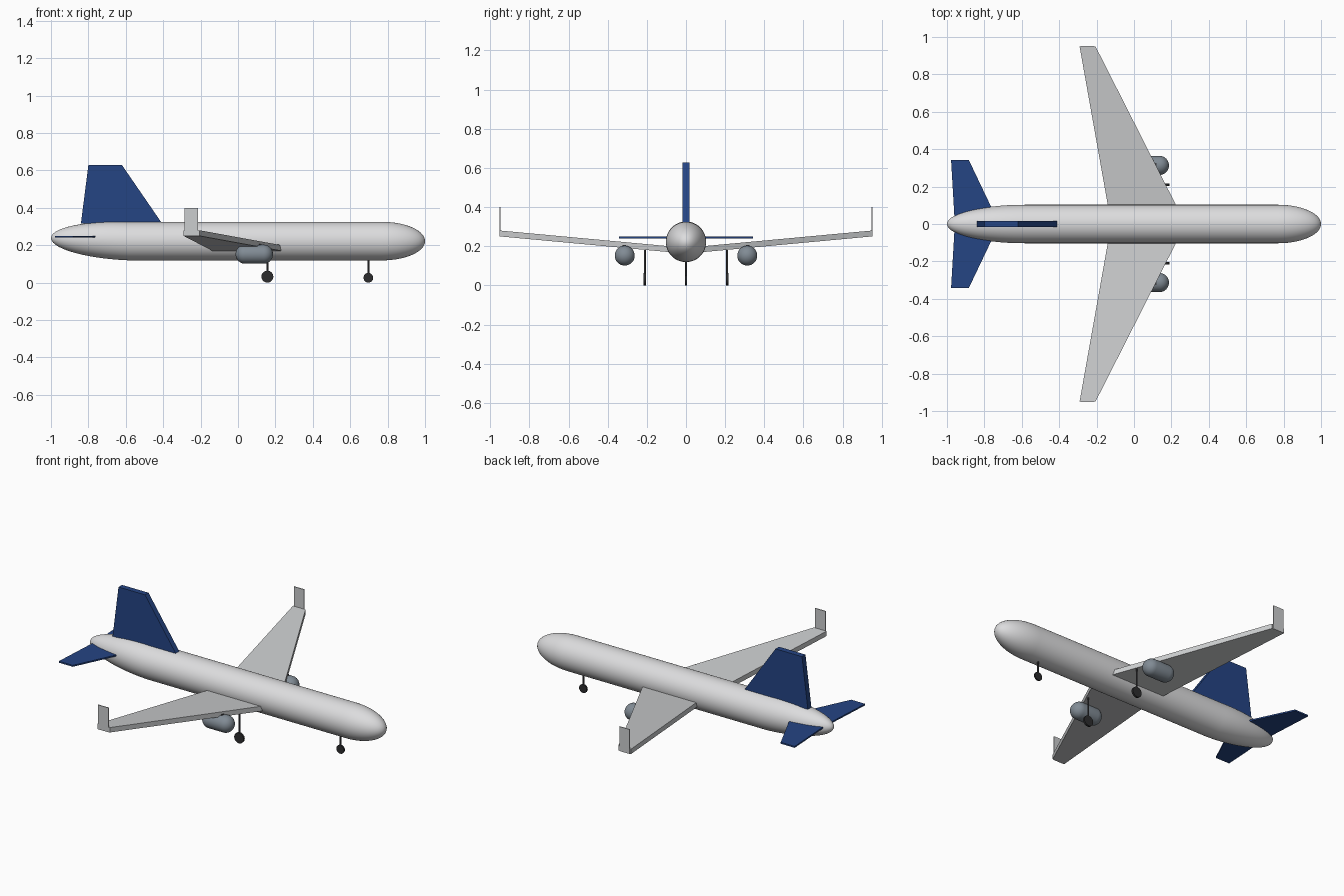
import bpy, bmesh, math
from mathutils import Matrix, Vector

cube = bpy.data.objects.get("Cube")
if cube:
    bpy.data.objects.remove(cube, do_unlink=True)


def material(name, rgb):
    m = bpy.data.materials.new(name)
    m.use_nodes = True
    m.diffuse_color = (*rgb, 1)
    m.node_tree.nodes["Principled BSDF"].inputs["Base Color"].default_value = (*rgb, 1)
    return m


BODY = material("body white", (0.72, 0.72, 0.73))
WING = material("wing grey", (0.60, 0.61, 0.62))
BLUE = material("tail blue", (0.018, 0.058, 0.23))
ENGINE = material("engine slate", (0.22, 0.26, 0.30))
STRUT = material("strut dark grey", (0.05, 0.05, 0.055))
TYRE = material("tyre black", (0.025, 0.025, 0.027))


def finish(name, bm, mat, smooth=False):
    bmesh.ops.recalc_face_normals(bm, faces=bm.faces)
    mesh = bpy.data.meshes.new(name)
    bm.to_mesh(mesh)
    bm.free()
    mesh.materials.append(mat)
    obj = bpy.data.objects.new(name, mesh)
    bpy.context.collection.objects.link(obj)
    if smooth:
        bpy.ops.object.select_all(action='DESELECT')
        obj.select_set(True)
        bpy.context.view_layer.objects.active = obj
        bpy.ops.object.shade_smooth_by_angle(angle=math.radians(40))
    return obj


def prism(name, outline, offset, mat):
    """Extrude a closed outline of 3D points along an offset."""
    bm = bmesh.new()
    face = bm.faces.new([bm.verts.new(p) for p in outline])
    new = bmesh.ops.extrude_face_region(bm, geom=[face])["geom"]
    bmesh.ops.translate(bm, vec=Vector(offset),
                        verts=[v for v in new if isinstance(v, bmesh.types.BMVert)])
    return finish(name, bm, mat)


def capsule(name, x0, x1, tail, nose, radius, y, z, mat, lift=0, segs=48, steps=14):
    """Round body along x with elliptical end caps; lift raises the tail axis."""
    rings = []
    for i in range(1, steps + 1):
        a = math.pi / 2 * i / steps
        rings.append((x0 + tail * (1 - math.cos(a)), radius * math.sin(a), lift * math.cos(a)))
    for i in range(steps, 0, -1):
        a = math.pi / 2 * i / steps
        rings.append((x1 - nose * (1 - math.cos(a)), radius * math.sin(a), 0))
    bm = bmesh.new()
    loops = []
    for x, r, dz in rings:
        loops.append([bm.verts.new((x, y + r * math.cos(k * math.tau / segs),
                                    z + dz + r * math.sin(k * math.tau / segs)))
                      for k in range(segs)])
    for a, b in zip(loops, loops[1:]):
        for k in range(segs):
            n = (k + 1) % segs
            bm.faces.new((a[k], a[n], b[n], b[k]))
    for tip, loop in (((x0, y, z + lift), loops[0]), ((x1, y, z), loops[-1])):
        v = bm.verts.new(tip)
        for k in range(segs):
            bm.faces.new((loop[k], loop[(k + 1) % segs], v))
    return finish(name, bm, mat, True)


def cylinder(name, centre, radius, depth, axis, mat, segs=24):
    bm = bmesh.new()
    turn = Matrix.Rotation(math.pi / 2, 4, 'X') if axis == 'Y' else Matrix()
    bmesh.ops.create_cone(bm, cap_ends=True, segments=segs, radius1=radius, radius2=radius,
                          depth=depth, matrix=Matrix.Translation(centre) @ turn)
    return finish(name, bm, mat, True)


def landing_gear(name, x, y, top, radius, width):
    cylinder(name + "_strut", (x, y, (top + radius) / 2), 0.005, top - radius, 'Z', STRUT, 12)
    cylinder(name + "_wheel", (x, y, radius), radius, width, 'Y', TYRE)


# Fuselage and tail fin
capsule("fuselage", -1, 1, 0.42, 0.23, 0.103, 0, 0.222, BODY, lift=0.016)
prism("tail_fin", [(-0.84, -0.017, 0.315), (-0.405, -0.017, 0.315),
                   (-0.62, -0.017, 0.628), (-0.80, -0.017, 0.628)], (0, 0.034, 0), BLUE)

# Paired parts: left is +y side of the long axis
for label, s in (("near", -1), ("far", 1)):
    prism(label + "_wing", [(0.276, 0, 0.162), (-0.206, s * 0.95, 0.25),
                            (-0.291, s * 0.95, 0.25), (-0.122, 0, 0.162)], (0, 0, 0.03), WING)
    prism(label + "_winglet", [(-0.285, s * 0.948, 0.25), (-0.214, s * 0.948, 0.25),
                               (-0.214, s * 0.948, 0.40), (-0.285, s * 0.948, 0.40)],
          (0, s * 0.005, 0), WING)
    prism(label + "_stabilizer", [(-0.72, 0, 0.24), (-0.883, s * 0.342, 0.24),
                                  (-0.978, s * 0.342, 0.24), (-0.958, 0, 0.24)],
          (0, 0, 0.009), BLUE)
    capsule(label + "_engine", -0.013, 0.187, 0.05, 0.05, 0.051, s * 0.313, 0.152, ENGINE,
            segs=32, steps=8)
    prism(label + "_pylon", [(0.02, s * 0.313 - 0.012, 0.185), (0.12, s * 0.313 - 0.012, 0.185),
                             (0.12, s * 0.313 - 0.012, 0.207), (0.02, s * 0.313 - 0.012, 0.207)],
          (0, 0.024, 0), STRUT)
    landing_gear(label + "_main_gear", 0.157, s * 0.21, 0.19, 0.032, 0.012)

# Nose gear
landing_gear("nose_gear", 0.697, 0, 0.14, 0.026, 0.010)
